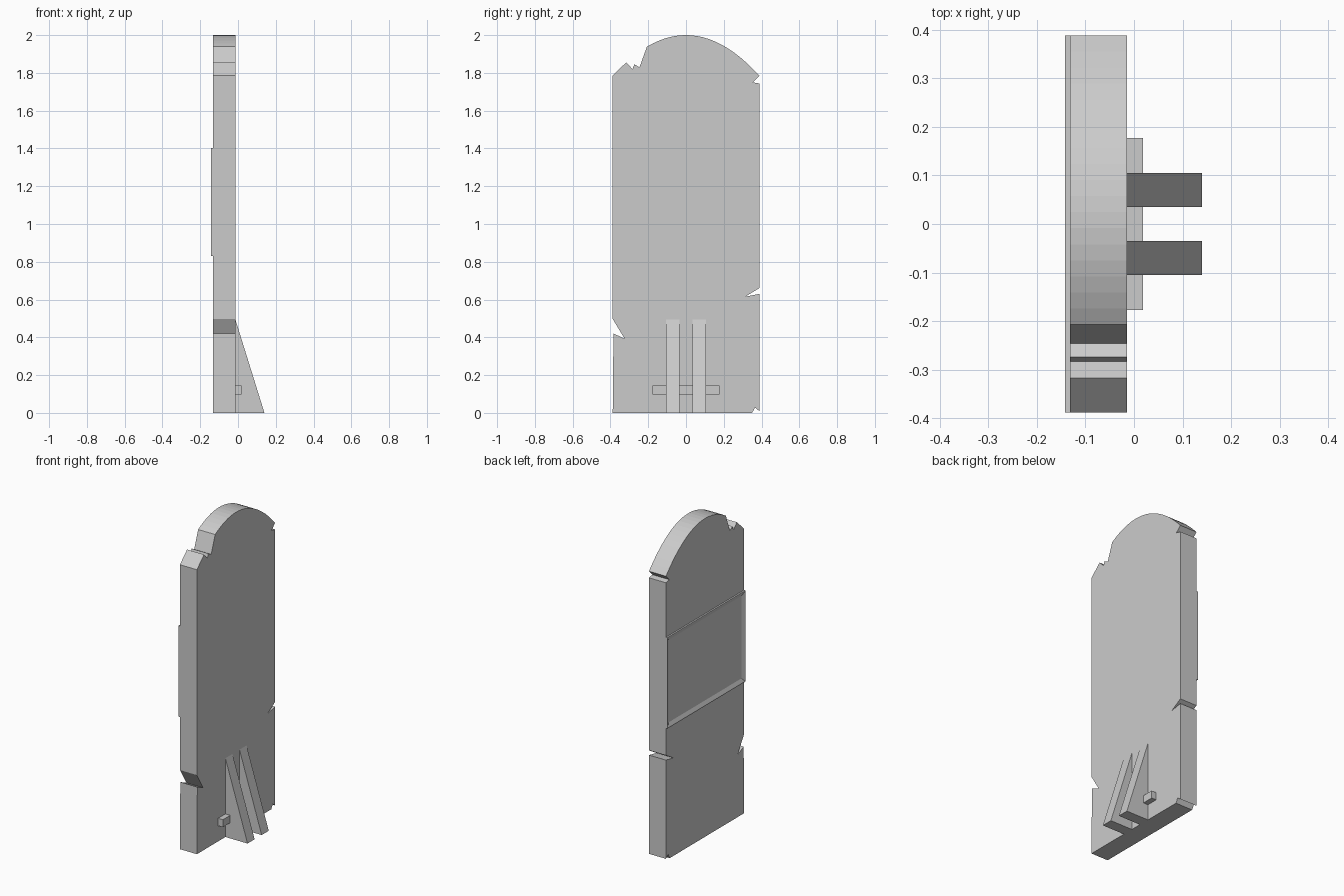
import bpy
import bmesh

cube = bpy.data.objects.get("Cube")
if cube:
    bpy.data.objects.remove(cube, do_unlink=True)

stone = bpy.data.materials.new("plain grey")
stone.use_nodes = True
GREY = (0.6, 0.6, 0.6, 1)
stone.diffuse_color = GREY
stone.node_tree.nodes["Principled BSDF"].inputs["Base Color"].default_value = GREY

BACK, FACE, HALF = -0.132, -0.014, 0.388


def finish(name, bm):
    bmesh.ops.recalc_face_normals(bm, faces=bm.faces)
    mesh = bpy.data.meshes.new(name)
    bm.to_mesh(mesh)
    bm.free()
    mesh.materials.append(stone)
    obj = bpy.data.objects.new(name, mesh)
    bpy.context.collection.objects.link(obj)
    return obj


def extrude(name, points, offset):
    """Extrude a closed flat outline along an offset."""
    bm = bmesh.new()
    face = bm.faces.new([bm.verts.new(p) for p in points])
    grown = bmesh.ops.extrude_face_region(bm, geom=[face], use_keep_orig=True)
    verts = [v for v in grown["geom"] if isinstance(v, bmesh.types.BMVert)]
    bmesh.ops.translate(bm, verts=verts, vec=offset)
    return finish(name, bm)


def box(name, low, high):
    x0, y0, z0 = low
    x1, y1, z1 = high
    return extrude(name, [(x0, y0, z0), (x1, y0, z0), (x1, y1, z0), (x0, y1, z0)],
                   (0, 0, z1 - z0))


# Slab outline in (y, z): chipped left edge, arched top, chipped right edge
outline = [(-HALF, 0), (-0.384, 0.42), (-0.325, 0.393), (-HALF, 0.497),
           (-HALF, 1.787), (-0.317, 1.855), (-0.283, 1.82), (-0.274, 1.845), (-0.246, 1.83)]
start, steps = -0.207, 18
for i in range(steps + 1):
    y = start + (HALF - start) * i / steps
    outline.append((y, 2 - 0.215 * (y / HALF) ** 2))
outline += [(0.353, 1.75), (HALF, 1.744), (HALF, 0.66), (0.313, 0.615),
            (HALF, 0.63), (HALF, 0.01), (0.365, 0.028), (0.35, 0)]
extrude("slab", [(BACK, y, z) for y, z in outline], (FACE - BACK, 0, 0))


# Raised panel frame with a bevelled inner edge
def ring(bm, x, inset):
    y, low, high = HALF - inset, 0.83 + inset, 1.402 - inset
    return [bm.verts.new((x, *p)) for p in ((-y, low), (y, low), (y, high), (-y, high))]


bm = bmesh.new()
rings = [ring(bm, x, inset) for x, inset in
         ((BACK, 0), (-0.142, 0), (-0.142, 0.006), (BACK, 0.027))]
for a, b in zip(rings, rings[1:] + rings[:1]):
    for i in range(4):
        j = (i + 1) % 4
        bm.faces.new((a[i], a[j], b[j], b[i]))
finish("panel_frame", bm)

# Pair of wedge struts bracing the slab
for name, y in (("front_strut", -0.105), ("back_strut", 0.035)):
    extrude(name, [(FACE, y, 0), (0.14, y, 0), (FACE, y, 0.495)], (0, 0.07, 0))

# Crossbar through the struts
box("crossbar", (FACE, -0.177, 0.098), (0.019, 0.177, 0.145))
